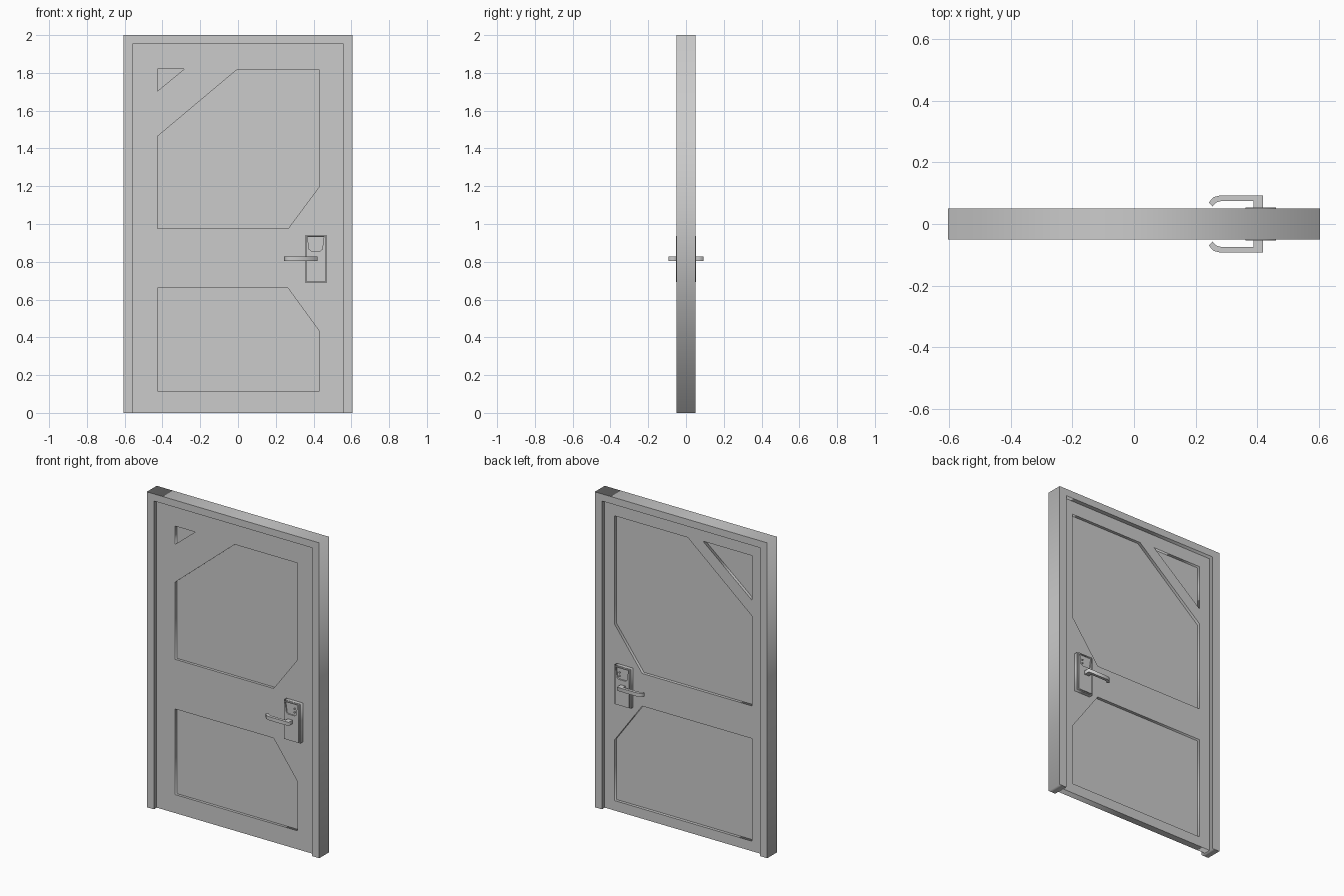
import bpy, math
from mathutils import Vector

if "Cube" in bpy.data.objects:
    bpy.data.objects.remove(bpy.data.objects["Cube"])


def slab(name, loops, a, b, upright=True):
    """Flat outline (first loop) with holes (other loops), extruded from a to b.
    Upright: outline in x-z, extruded along y. Otherwise outline in x-y, along z."""
    cu = bpy.data.curves.new(name, 'CURVE')
    cu.dimensions = '2D'
    cu.fill_mode = 'BOTH'
    cu.extrude = abs(b - a) / 2
    for loop in loops:
        sp = cu.splines.new('POLY')
        sp.points.add(len(loop) - 1)
        for pt, (u, v) in zip(sp.points, loop):
            pt.co = (u, v, 0, 1)
        sp.use_cyclic_u = True
    ob = bpy.data.objects.new(name, cu)
    bpy.context.collection.objects.link(ob)
    mid = (a + b) / 2
    if upright:
        ob.rotation_euler.x = math.pi / 2
        ob.location.y = mid
    else:
        ob.location.z = mid
    bpy.ops.object.select_all(action='DESELECT')
    ob.select_set(True)
    bpy.context.view_layer.objects.active = ob
    bpy.ops.object.convert(target='MESH')
    return bpy.context.object


def rect(x0, x1, z0, z1):
    return [(x0, z0), (x1, z0), (x1, z1), (x0, z1)]


def grow(loop, d):
    """Move every edge of a counter-clockwise outline outward by d."""
    pts = [Vector(p) for p in loop]
    out = []
    for i, p in enumerate(pts):
        e0 = (p - pts[i - 1]).normalized()
        e1 = (pts[(i + 1) % len(pts)] - p).normalized()
        n0, n1 = Vector((e0.y, -e0.x)), Vector((e1.y, -e1.x))
        out.append(tuple(p + (n0 + n1) * d / (1 + n0.dot(n1))))
    return out


# Door frame: upside-down U
W, IN, TOP = 0.605, 0.555, 1.955
slab("door_frame", [[(-W, 0), (-IN, 0), (-IN, TOP), (IN, TOP),
                     (IN, 0), (W, 0), (W, 2), (-W, 2)]], -0.05, 0.05)

# Door leaf: thin core with a cut-out facing on each side
leaf = rect(-IN, IN, 0, TOP)
panels = [
    [(-0.425, 1.705), (-0.285, 1.82), (-0.425, 1.82)],
    [(-0.425, 0.975), (0.265, 0.975), (0.432, 1.2), (0.432, 1.815),
     (-0.008, 1.815), (-0.425, 1.465)],
    [(-0.425, 0.117), (0.432, 0.117), (0.432, 0.43), (0.265, 0.66), (-0.425, 0.66)],
]
slab("door_core", [leaf], -0.005, 0.003)
slab("front_facing", [leaf] + panels, -0.022, -0.005)
slab("back_facing", [leaf] + [grow(p, 0.054) for p in panels], 0.003, 0.022)

# Lock plates and lever handles on both sides
window = [(0.368, 0.93), (0.454, 0.93), (0.446, 0.866), (0.436, 0.858),
          (0.388, 0.858), (0.377, 0.866)]
lever = [(0.42, 0.04), (0.42, 0.093), (0.28, 0.093), (0.258, 0.087), (0.243, 0.07),
         (0.255, 0.057), (0.267, 0.07), (0.285, 0.075), (0.388, 0.075), (0.388, 0.04)]
for side, s in (("front", -1), ("back", 1)):
    slab(side + "_plate_base", [rect(0.355, 0.47, 0.69, 0.938)], s * 0.02, s * 0.046)
    slab(side + "_plate_cover", [rect(0.362, 0.462, 0.694, 0.936), window],
         s * 0.046, s * 0.054)
    slab(side + "_lever", [[(x, s * y) for x, y in lever]], 0.805, 0.828, upright=False)
    # Small studs inside the plate window
    for z in (0.878, 0.9):
        bpy.ops.mesh.primitive_cylinder_add(
            vertices=12, radius=0.005, depth=0.007,
            location=(0.432, s * 0.049, z), rotation=(math.pi / 2, 0, 0))
        bpy.context.object.name = side + "_plate_stud"
